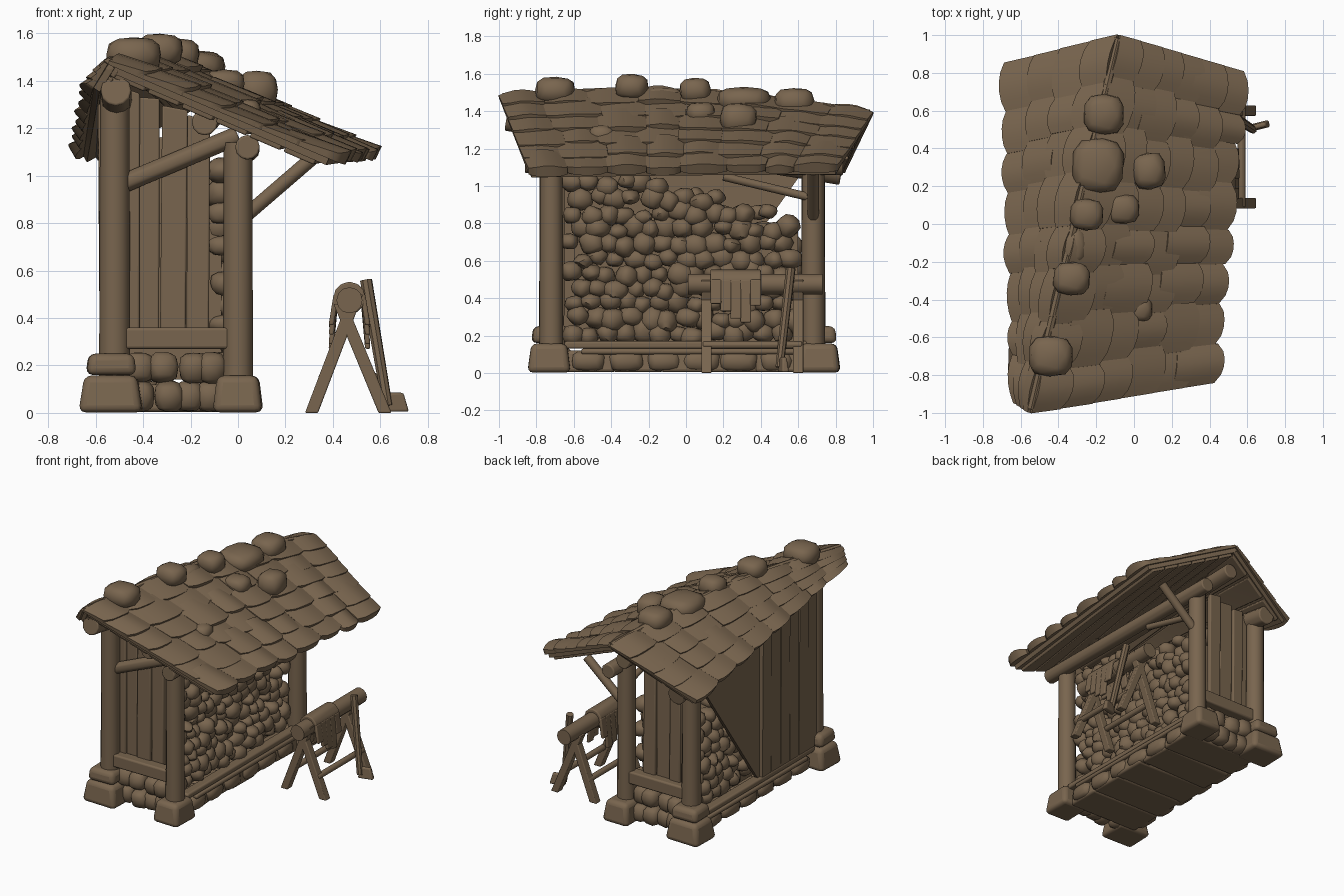
import bpy, bmesh, math, random
from mathutils import Vector as V, Matrix

random.seed(4)
R = random.uniform
if "Cube" in bpy.data.objects:
    bpy.data.objects.remove(bpy.data.objects["Cube"])

wood = bpy.data.materials.new("weathered_brown")
wood.use_nodes = True
BROWN = (0.19, 0.13, 0.077, 1)
wood.diffuse_color = BROWN
bsdf = wood.node_tree.nodes["Principled BSDF"]
bsdf.inputs["Base Color"].default_value = BROWN
bsdf.inputs["Roughness"].default_value = 0.9


def finish(name, bm, bevel=0, angle=40):
    bmesh.ops.recalc_face_normals(bm, faces=bm.faces)
    mesh = bpy.data.meshes.new(name)
    bm.to_mesh(mesh)
    bm.free()
    ob = bpy.data.objects.new(name, mesh)
    bpy.context.collection.objects.link(ob)
    mesh.materials.append(wood)
    if bevel:
        mod = ob.modifiers.new("rounded", "BEVEL")
        mod.width, mod.segments = bevel, 3
    bpy.ops.object.select_all(action="DESELECT")
    ob.select_set(True)
    bpy.context.view_layer.objects.active = ob
    bpy.ops.object.shade_smooth_by_angle(angle=math.radians(angle))


def log(bm, a, b, r, r2=None, sides=12):
    a, b = V(a), V(b)
    d = b - a
    m = Matrix.Translation((a + b) / 2) @ d.to_track_quat("Z", "Y").to_matrix().to_4x4()
    bmesh.ops.create_cone(bm, cap_ends=True, segments=sides, radius1=r,
                          radius2=r2 or r, depth=d.length, matrix=m)


def block(bm, c, size, taper=1.0, turn=0):
    m = Matrix.Translation(c) @ Matrix.Rotation(turn, 4, "Z")
    for v in bmesh.ops.create_cube(bm, size=1)["verts"]:
        k = taper if v.co.z > 0 else 1
        v.co = m @ V((v.co.x * size[0] * k, v.co.y * size[1] * k, v.co.z * size[2]))


def stone(bm, c, size, jitter=0.1, boxy=0.75, tilt=0.4):
    # rounded lump: a boxy power below one squares the sphere off
    rot = Matrix.Rotation(R(-tilt, tilt), 4, "Z") @ Matrix.Rotation(R(-tilt, tilt), 4, "X")
    for v in bmesh.ops.create_icosphere(bm, subdivisions=2, radius=1)["verts"]:
        p = V([math.copysign(abs(t) ** boxy, t) for t in v.co])
        p = rot @ (p * R(1 - jitter, 1))
        v.co = V(c) + V((p.x * size[0], p.y * size[1], p.z * size[2]))


def plank(bm, base, top, width_dir, width, thick_dir, thick, drop=0):
    # upright board whose top edge may slope by drop across its width
    for v in bmesh.ops.create_cube(bm, size=1)["verts"]:
        x, y, z = v.co
        p = V(top if z > 0 else base) + V(width_dir) * x * width + V(thick_dir) * y * thick
        if z > 0:
            p.z -= drop * x
        v.co = p


# Twisted roof slopes: u runs front to back, v runs ridge to eave;
# the left eave climbs towards the front until it almost meets the ridge
RIDGE = (V((-0.55, -1, 1.47)), V((-0.08, 1, 1.38)))
EAVES = {"right": (V((0.41, -0.84, 1.06)), V((0.57, 0.81, 1.08))),
         "left": (V((-0.61, -0.95, 1.37)), V((-0.67, 0.85, 1.07)))}


def slope(side, u, v):
    top = RIDGE[0].lerp(RIDGE[1], u) + V((0, 0, 0.07 * math.sin(math.pi * u)))
    return top.lerp(EAVES[side][0].lerp(EAVES[side][1], u), v)


def normal(side, u, v):
    e = 0.01
    n = (slope(side, u + e, v) - slope(side, u, v)).cross(slope(side, u, v + e) - slope(side, u, v))
    n.normalize()
    return n if n.z > 0 else -n


def slab(bm, side, u0, u1, v0, v1, height, cuts=3, tongue=0):
    part = bmesh.new()
    bmesh.ops.create_cube(part, size=1)
    bmesh.ops.subdivide_edges(part, edges=part.edges[:], cuts=cuts, use_grid_fill=True)
    vmap = {}
    for w in part.verts:
        a, b, c = w.co.x + 0.5, w.co.y + 0.5, w.co.z + 0.5
        u = u0 + (u1 - u0) * a
        v = v0 + (v1 - v0) * b + tongue * b * (math.sin(math.pi * a) ** 0.5 - 0.6 if 0 < a < 1 else -0.6)
        vmap[w] = bm.verts.new(slope(side, u, v) + normal(side, u, min(v, 1)) * height(a, b, c))
    for f in part.faces:
        bm.faces.new([vmap[w] for w in f.verts])
    part.free()


for side, rows, battens in (("right", 6, 6), ("left", 4, 3)):
    bm = bmesh.new()
    slab(bm, side, 0.01, 0.99, 0, 0.97, lambda a, b, c: 0.03 * (c - 1), 5)
    finish(side + "_roof_deck", bm)
    # boards along the underside
    bm = bmesh.new()
    for i in range(battens):
        v = 0.04 + 0.9 * i / battens
        slab(bm, side, 0.015, 0.985, v, v + 0.8 / battens, lambda a, b, c: -0.025 - 0.025 * (1 - c))
    finish(side + "_roof_boards", bm, 0.006)
    # shingles, nearly aligned in columns so that they flow down the slope
    bm = bmesh.new()
    for i in range(rows):
        cuts_u = [0] + [(j + R(-0.15, 0.15)) / 8 for j in range(1, 8)] + [1]
        for u0, u1 in zip(cuts_u, cuts_u[1:]):
            bulge, lift = R(0.012, 0.03), R(0.01, 0.022)
            slab(bm, side, u0, u1, max(0, i / rows - 0.06), (i + 1) / rows + R(0.0, 0.03),
                 lambda a, b, c: c * (0.016 + lift * b + bulge * math.sin(math.pi * a)),
                 cuts=4, tongue=0.035)
    finish(side + "_roof_shingles", bm, angle=60)

# Ridge cap and stones weighing down the roof
bm = bmesh.new()
ridge_points = [slope("right", 0.01 + 0.98 * i / 8, 0) for i in range(9)]
for a, b in zip(ridge_points, ridge_points[1:]):
    log(bm, a, b, 0.025, sides=8)
finish("ridge_cap", bm)
bm = bmesh.new()
for x, y, z, rx, ry, rz in (
        (-0.44, -0.7, 1.51, 0.12, 0.11, 0.075), (-0.33, -0.29, 1.53, 0.1, 0.09, 0.07),
        (-0.25, 0.05, 1.51, 0.09, 0.085, 0.07), (-0.06, 0.08, 1.39, 0.09, 0.08, 0.06),
        (-0.19, 0.31, 1.46, 0.14, 0.15, 0.07), (0.08, 0.28, 1.36, 0.09, 0.1, 0.085),
        (-0.16, 0.58, 1.45, 0.11, 0.11, 0.075), (0.03, -0.45, 1.27, 0.07, 0.07, 0.055),
        (-0.32, -0.12, 1.47, 0.07, 0.1, 0.06)):
    stone(bm, (x, y, z), (rx, ry, rz), 0.03, 0.7, 0.1)
finish("roof_stones", bm, angle=70)

# Posts, main beams, braces
bm = bmesh.new()
for x, y, z, r in ((-0.52, -0.72, 1.36, 0.062), (0.0, -0.72, 1.14, 0.06),
                   (-0.52, 0.68, 1.08, 0.062), (0.0, 0.68, 1.14, 0.06)):
    log(bm, (x, y, 0.12), (x, y, z), r * 1.06, r)
finish("corner_posts", bm)
bm = bmesh.new()
log(bm, (-0.515, -0.96, 1.36), (-0.5, 0.83, 1.07), 0.065)
log(bm, (0.04, -0.86, 1.12), (0.04, 0.84, 1.11), 0.052)
log(bm, (-0.14, -0.84, 1.225), (-0.12, 0.9, 1.25), 0.055)
finish("roof_beams", bm, 0.008)
bm = bmesh.new()
log(bm, (0.03, 0.68, 0.83), (0.32, 0.68, 1.08), 0.03)
log(bm, (0.03, 0.66, 0.94), (0.04, 0.2, 1.05), 0.022)
finish("corner_braces", bm)

# End walls: sill, sloping rail and boards
bm = bmesh.new()
rails = bmesh.new()
for y, tall in ((-0.68, 1.36), (0.64, 1.12)):
    for i, (x, w) in enumerate(((-0.44, 0.05), (-0.375, 0.085), (-0.275, 0.108), (-0.17, 0.095))):
        z = tall - 0.42 * (x + 0.45) if y < 0 else tall + 0.22 * (x + 0.45)
        yy = y + 0.012 * (i % 2)
        plank(bm, (x, yy, 0.3), (x + R(-0.01, 0.01), yy, z), (1, 0, 0), w, (0, 1, 0), 0.035, R(0.0, 0.03))
    block(rails, (-0.25, y + math.copysign(0.04, y), 0.315), (0.46, 0.08, 0.09))
log(rails, (-0.5, -0.71, 0.96), (0.0, -0.71, 1.17), 0.04)
finish("end_wall_boards", bm, 0.008)
finish("end_wall_rails", rails, 0.012)

# Left wall: slanting panel with boards towards the front, following the eave
bm = bmesh.new()
z_eave = lambda y: 1.35 - 0.18 * (y + 0.66)
panel = [V((-0.56, y, z)) for y, z in ((-0.66, 0.17), (-0.02, 0.17), (0.62, 1.07), (0.5, 1.13), (-0.66, 1.35))]
face = bm.faces.new([bm.verts.new(p) for p in panel])
ext = bmesh.ops.extrude_face_region(bm, geom=[face])["geom"]
bmesh.ops.translate(bm, vec=(0.025, 0, 0), verts=[g for g in ext if isinstance(g, bmesh.types.BMVert)])
for i in range(6):
    y = -0.62 + i * 0.105
    plank(bm, (-0.565, y, 0.17), (-0.565 - 0.008 * (i % 2), y, z_eave(y)),
          (0, 1, 0), 0.1, (1, 0, 0), 0.035, 0.018)
finish("left_wall", bm)

# Stacked pieces filling both long sides, roughly level courses of lumps
bm = bmesh.new()
block(bm, (-0.27, 0, 0.47), (0.4, 1.2, 0.66))
finish("stack_core", bm)
bm = bmesh.new()
for x, y0 in ((-0.05, -0.61), (-0.46, 0.0)):
    for row in range(11):
        z = 0.21 + 0.08 * row
        y = y0 + 0.045 * (row % 2)
        while y < 0.6:
            if z < (1.05 if y < -0.05 else 1.0 - 0.3 * (y + 0.05)):
                s = R(0.05, 0.075)
                stone(bm, (x + R(-0.025, 0.015), y + R(-0.02, 0.02), z + R(-0.02, 0.02)),
                      (0.07, s, s * R(0.75, 1.05)), 0.12, 0.8, 0.8)
            y += 0.094
finish("stacked_pieces", bm, angle=45)

# Base: flat floor slabs, edge stones, long sills
bm = bmesh.new()
for i in range(5):
    block(bm, (-0.25, -0.51 + i * 0.255, 0.062), (0.6 + R(-0.03, 0.03), 0.262, 0.115), 0.96, R(-0.03, 0.03))
finish("floor_slabs", bm, 0.018)
bm = bmesh.new()
for x in (-0.52, 0.0):
    for i in range(6):
        stone(bm, (x, -0.52 + i * 0.2, 0.062), (0.07, R(0.09, 0.11), 0.055), 0.05, 0.6, 0.1)
for y in (-0.68, 0.66):
    for i in range(4):
        for z in (0.07, 0.19):
            stone(bm, (-0.4 + i * 0.1 + R(-0.02, 0.02), y + R(-0.02, 0.02), z),
                  (0.065, 0.07, 0.068), 0.06, 0.7, 0.2)
finish("edge_stones", bm, angle=60)
bm = bmesh.new()
for x in (-0.55, 0.02):
    block(bm, (x, 0, 0.15), (0.07, 1.3, 0.04))
    block(bm, (x, 0.04, 0.115), (0.09, 1.2, 0.03))
finish("long_sills", bm, 0.012)
bm = bmesh.new()
for x, y in ((-0.535, -0.73), (0.0, -0.73), (-0.535, 0.71), (0.0, 0.71)):
    wide = 0.27 if x < -0.1 else 0.21
    block(bm, (x, y, 0.08), (wide, 0.23, 0.155), 0.82, R(-0.06, 0.06))
    if x < -0.1:
        block(bm, (x, y, 0.205), (0.21, 0.19, 0.09), 0.9, R(-0.1, 0.1))
finish("post_footings", bm, 0.03)

# Sawhorse with a log and a draped hide
bm = bmesh.new()
for y in (0.11, 0.6):
    for x0, x1 in ((0.31, 0.5), (0.62, 0.43)):
        plank(bm, (x0, y, 0.0), (x1, y, 0.5 if x1 > x0 else 0.46), (1, 0, 0), 0.055, (0, 1, 0), 0.055)
for x in (0.36, 0.57):
    log(bm, (x, 0.09, 0.15), (x, 0.62, 0.15), 0.022, sides=8)
finish("sawhorse", bm, 0.006)
bm = bmesh.new()
log(bm, (0.47, 0.01, 0.475), (0.47, 0.73, 0.475), 0.055)
finish("resting_log", bm)
bm = bmesh.new()
log(bm, (0.47, 0.13, 0.485), (0.47, 0.4, 0.485), 0.068)
for s in (-1, 1):
    for i, low in enumerate((0.37, 0.33, 0.29, 0.27, 0.36)):
        y = 0.16 + i * 0.053
        plank(bm, (0.47 + s * 0.077, y, low), (0.47 + s * 0.056, y, 0.5), (0, 1, 0), 0.058, (1, 0, 0), 0.022)
finish("draped_hide", bm, 0.007)

# Axe leaning on the log
bm = bmesh.new()
log(bm, (0.63, 0.5, 0.03), (0.54, 0.56, 0.56), 0.022, 0.026, 8)
finish("axe_handle", bm)
bm = bmesh.new()
block(bm, (0.665, 0.52, 0.045), (0.11, 0.04, 0.08), 0.6, 0.25)
finish("axe_head", bm, 0.01)
